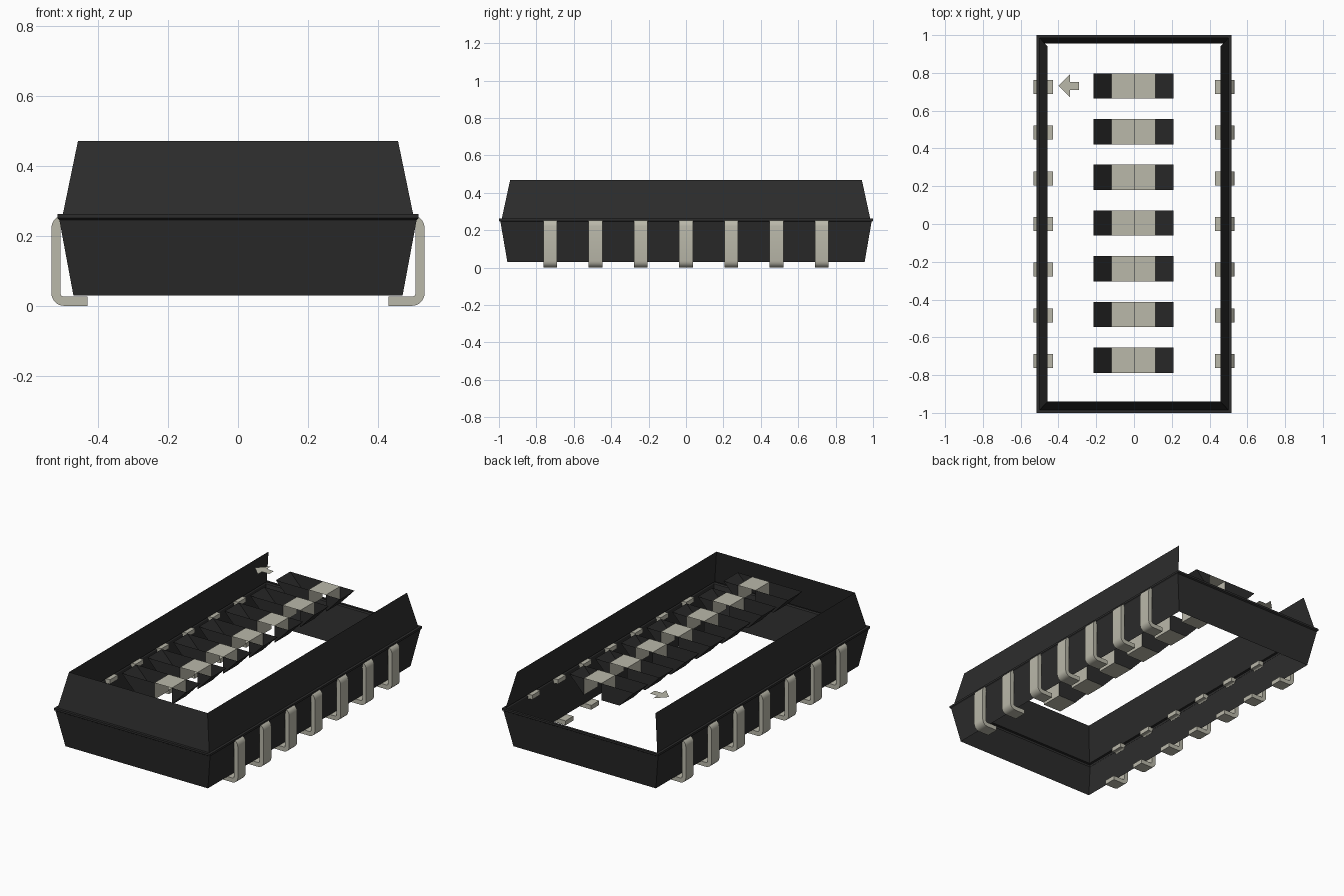
import bpy, bmesh, math
from mathutils import Vector

cube = bpy.data.objects.get("Cube")
if cube:
    bpy.data.objects.remove(cube, do_unlink=True)


def make_material(name, color):
    mat = bpy.data.materials.new(name)
    mat.use_nodes = True
    mat.diffuse_color = color
    bsdf = next(n for n in mat.node_tree.nodes if n.type == 'BSDF_PRINCIPLED')
    bsdf.inputs["Base Color"].default_value = color
    bsdf.inputs["Roughness"].default_value = 0.7
    return mat


DARK = make_material("dark plastic", (0.025, 0.025, 0.025, 1))
PALE = make_material("pale metal", (0.49, 0.48, 0.40, 1))
PITCH = 0.242
ROWS = [PITCH * k for k in range(-3, 4)]
TOP = 0.47


def finish(name, bm, mats):
    mesh = bpy.data.meshes.new(name)
    bm.to_mesh(mesh)
    bm.free()
    for m in mats:
        mesh.materials.append(m)
    obj = bpy.data.objects.new(name, mesh)
    bpy.context.collection.objects.link(obj)
    return obj


def face(bm, points, mat=0):
    f = bm.faces.new([bm.verts.new(p) for p in points])
    f.material_index = mat
    return f


# Body shell: stacked rectangular rings, open above and below
def shell(name, rings, skip_back=False):
    bm = bmesh.new()
    loops = [[bm.verts.new((sx * x, sy * y, z))
              for sx, sy in ((-1, -1), (1, -1), (1, 1), (-1, 1))]
             for x, y, z in rings]
    for a, b in zip(loops, loops[1:]):
        for i in range(4):
            if skip_back and i == 2:
                continue
            j = (i + 1) % 4
            bm.faces.new((a[i], a[j], b[j], b[i]))
    return finish(name, bm, [DARK])


shell("lower_body", [(0.47, 0.955, 0.03), (0.510, 0.992, 0.245),
                     (0.515, 1.0, 0.25), (0.515, 1.0, 0.262),
                     (0.50, 0.985, 0.262)])
shell("upper_body", [(0.50, 0.985, 0.262), (0.457, 0.94, TOP)], skip_back=True)


# Bent pins: strip profile with rounded elbows, extruded along y
def elbow(cx, cz, r, start, end, steps=5):
    return [(cx + r * math.cos(math.radians(start + (end - start) * i / steps)),
             cz + r * math.sin(math.radians(start + (end - start) * i / steps)))
            for i in range(steps + 1)]


def pin_profile():
    r_out, r_in, x_out = 0.036, 0.010, 0.533
    c, lo, hi = x_out - r_out, r_out, 0.258 - r_out
    outer = [(0.43, 0)] + elbow(c, lo, r_out, -90, 0) + elbow(c, hi, r_out, 0, 90)
    inner = elbow(c, hi, r_in, 90, 0) + elbow(c, lo, r_in, 0, -90)
    tip = 0.48
    return outer + [(tip, 0.258), (tip, hi + r_in)] + inner + [(0.43, lo - r_in)]


def pin(name, side, y, half=0.037):
    bm = bmesh.new()
    cap = face(bm, [(side * x, y - half, z) for x, z in pin_profile()])
    res = bmesh.ops.extrude_face_region(bm, geom=[cap], use_keep_orig=True)
    moved = [v for v in res["geom"] if isinstance(v, bmesh.types.BMVert)]
    bmesh.ops.translate(bm, verts=moved, vec=Vector((0, 2 * half, 0)))
    bmesh.ops.recalc_face_normals(bm, faces=bm.faces)
    obj = finish(name, bm, [PALE])
    bpy.ops.object.select_all(action='DESELECT')
    obj.select_set(True)
    bpy.context.view_layer.objects.active = obj
    bpy.ops.object.shade_smooth_by_angle(angle=math.radians(35))


for n, y in enumerate(ROWS, 1):
    pin(f"left_pin_{n}", 1, y)
    pin(f"right_pin_{n}", -1, y)


# Switch: sloped dark recess with a pale floor and a raised slider
def switch(n, y, half=0.067, low=0.37):
    ends = (y - half, y + half)

    def strip(bm, a, b, mat=0):
        face(bm, [(a[0], ends[0], a[1]), (b[0], ends[0], b[1]),
                  (b[0], ends[1], b[1]), (a[0], ends[1], a[1])], mat)

    rim_l, foot_l, foot_r, rim_r = (-0.215, TOP), (-0.12, low), (0.115, low), (0.21, TOP)
    step_low, step_top, block_top = (0, low), (0, TOP), (0.115, TOP)
    bm = bmesh.new()
    strip(bm, rim_l, foot_l)
    strip(bm, foot_r, rim_r)
    for e in ends:
        for outline in ((rim_l, foot_l, step_low, step_top), (block_top, foot_r, rim_r)):
            face(bm, [(x, e, z) for x, z in outline])
    finish(f"switch_recess_{n}", bm, [DARK])

    bm = bmesh.new()
    path = (foot_l, step_low, step_top, block_top, foot_r)
    for a, b in zip(path, path[1:]):
        strip(bm, a, b)
    bmesh.ops.remove_doubles(bm, verts=bm.verts, dist=1e-5)
    finish(f"switch_slider_{n}", bm, [PALE])


for n, y in enumerate(ROWS, 1):
    switch(n, y + 0.005)

# Flat arrow marker
bm = bmesh.new()
half_arrow = [(-0.40, 0), (-0.338, 0.062), (-0.338, 0.022), (-0.29, 0.022)]
outline = half_arrow + [(x, -y) for x, y in reversed(half_arrow[1:])]
f = face(bm, [(x, y + 0.731, TOP) for x, y in reversed(outline)])
finish("arrow_marker", bm, [PALE])
